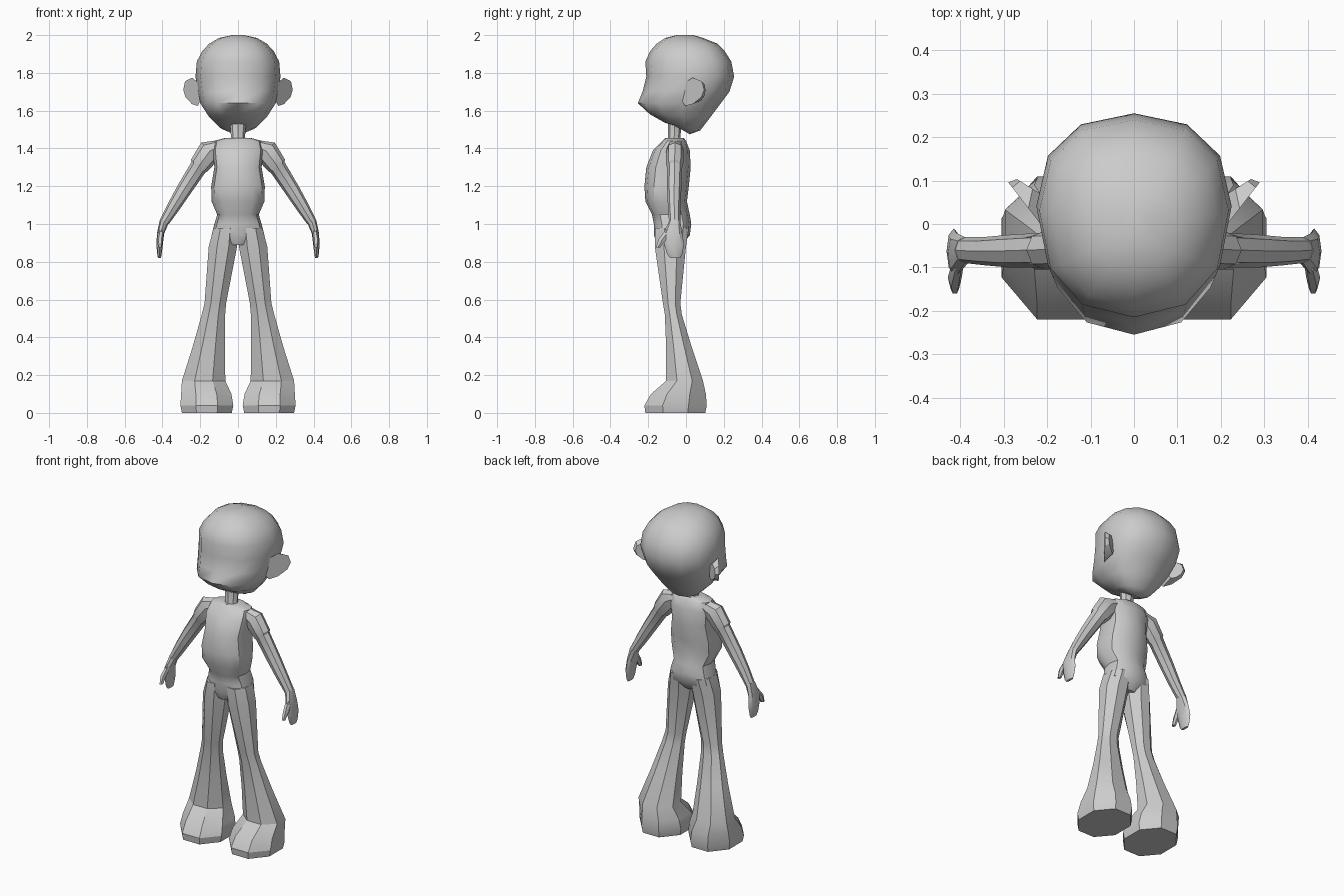
import bpy, bmesh, math

if "Cube" in bpy.data.objects:
    bpy.data.objects.remove(bpy.data.objects["Cube"], do_unlink=True)

clay = bpy.data.materials.new("plain grey clay")
clay.use_nodes = True
GREY = (0.6, 0.6, 0.6, 1)
clay.diffuse_color = GREY
clay.node_tree.nodes["Principled BSDF"].inputs["Base Color"].default_value = GREY


def soften(value, power):
    """Round or square off a unit circle coordinate."""
    return math.copysign(abs(value) ** power, value)


def finish(name, bm, crease):
    """Turn a bmesh into a shaded object."""
    bmesh.ops.recalc_face_normals(bm, faces=bm.faces)
    mesh = bpy.data.meshes.new(name)
    bm.to_mesh(mesh)
    bm.free()
    mesh.materials.append(clay)
    obj = bpy.data.objects.new(name, mesh)
    bpy.context.collection.objects.link(obj)
    bpy.ops.object.select_all(action="DESELECT")
    obj.select_set(True)
    bpy.context.view_layer.objects.active = obj
    bpy.ops.object.shade_smooth_by_angle(angle=math.radians(crease))
    return obj


def skin(name, loops, crease):
    """Join equal point loops into a closed tube."""
    bm = bmesh.new()
    rings = [[bm.verts.new(point) for point in loop] for loop in loops]
    for lower, upper in zip(rings, rings[1:]):
        for i in range(len(lower)):
            bm.faces.new((lower[i - 1], lower[i], upper[i], upper[i - 1]))
    bm.faces.new(rings[0])
    bm.faces.new(rings[-1])
    return finish(name, bm, crease)


def loft(name, rings, sides=8, side=1, power=1, crease=30, widest=0.5, turn=0):
    """Rings: x centre, z, half width, front y, back y, sideways tilt, rise to back."""
    loops = []
    for ring in rings:
        x, z, width, front, back, tilt, rise = (tuple(ring) + (0, 0))[:7]
        middle = front + (back - front) * widest
        loop = []
        for i in range(sides):
            angle = math.tau * (i + turn) / sides
            grow = 1 / math.cos(math.pi / sides) if turn else 1
            across = width * grow * soften(math.cos(angle), power)
            depth = grow * soften(math.sin(angle), power)
            y = middle + depth * (back - middle if depth > 0 else middle - front)
            loop.append((side * (x + across * math.cos(tilt)), y,
                         z + across * math.sin(tilt) + rise * depth))
        loops.append(loop)
    return skin(name, loops, crease)


# Head: big rounded skull with a wide muzzle and a low nape
loft("head", [
    (0, 1.5, .05, -.07, .02, 0, -.025),
    (0, 1.515, .1, -.11, .075, 0, -.02),
    (0, 1.57, .155, -.19, .125, 0, -.01),
    (0, 1.64, .2, -.255, .185),
    (0, 1.7, .215, -.23, .23),
    (0, 1.78, .225, -.21, .255),
    (0, 1.86, .218, -.215, .24),
    (0, 1.915, .19, -.19, .205),
    (0, 1.955, .152, -.155, .165),
    (0, 1.985, .1, -.11, .09),
    (0, 2, .03, -.05, .04),
], sides=12, power=.88, crease=60, widest=.54)

# Neck
loft("neck", [
    (0, 1.42, .055, -.11, -.01),
    (0, 1.46, .037, -.095, -.03),
    (0, 1.56, .045, -.095, -.02),
])

# Torso: sloping shoulders, round belly, narrow waist and hips
loft("torso", [
    (0, 1.455, .07, -.11, -.01),
    (0, 1.44, .125, -.125, 0),
    (0, 1.39, .135, -.175, .02),
    (0, 1.3, .125, -.21, .025),
    (0, 1.2, .142, -.22, .015),
    (0, 1.12, .14, -.215, .005),
    (0, 1.05, .11, -.18, .02),
    (0, 1, .125, -.17, .028),
    (0, .94, .14, -.17, .02),
    (0, .89, .06, -.15, -.02),
], sides=12, power=.8, crease=35)

# Ear outline: distance out from the head, and height
ear_rim = [(0, 1.65), (.02, 1.625), (.07, 1.635), (.125, 1.67),
           (.145, 1.71), (.13, 1.755), (.07, 1.775), (0, 1.74)]

for label, s in (("left", 1), ("right", -1)):
    # Ear: thin wedge flaring outwards and back
    front = [(s * (.2 + .62 * u), -.02 + .8 * u, z) for u, z in ear_rim]
    back = [(s * (.2 + .48 * u), .06 + .3 * u, 1.7 + (z - 1.7) * .7)
            for u, z in ear_rim]
    skin(label + "_ear", [front, back], 30)

    # Arm: sleeve, forearm and wrist
    loft(label + "_arm", [
        (.1, 1.41, .04, -.1, -.015, .9),
        (.15, 1.385, .064, -.105, -.012, .8),
        (.205, 1.31, .054, -.105, -.015, .65),
        (.21, 1.3, .046, -.1, -.02, .65),
        (.29, 1.175, .04, -.1, -.025, .6),
        (.345, 1.085, .034, -.095, -.03, .5),
        (.39, 1.01, .026, -.09, -.03, .4),
    ], side=s)

    # Hand: flat mitten with a thumb
    loft(label + "_hand", [
        (.39, 1.015, .025, -.09, -.03, .4),
        (.41, .95, .019, -.12, -.02, .15),
        (.415, .89, .017, -.115, -.01),
        (.416, .84, .012, -.1, -.02),
        (.416, .82, .008, -.085, -.03),
    ], side=s)
    loft(label + "_thumb", [
        (.405, .97, .014, -.11, -.06),
        (.413, .92, .016, -.148, -.1),
        (.413, .875, .01, -.162, -.135),
    ], sides=6, side=s)

    # Leg: flared trouser running into a chunky foot
    loft(label + "_leg", [
        (.067, .98, .062, -.165, .015),
        (.08, .88, .075, -.165, 0),
        (.12, .58, .057, -.122, -.03),
        (.13, .52, .062, -.112, -.022),
        (.155, .35, .085, -.105, .03),
        (.182, .17, .115, -.105, .09),
        (.168, .1, .133, -.185, .105),
        (.165, .04, .14, -.22, .11),
        (.165, 0, .132, -.215, .102),
    ], side=s, crease=25, turn=.5)
